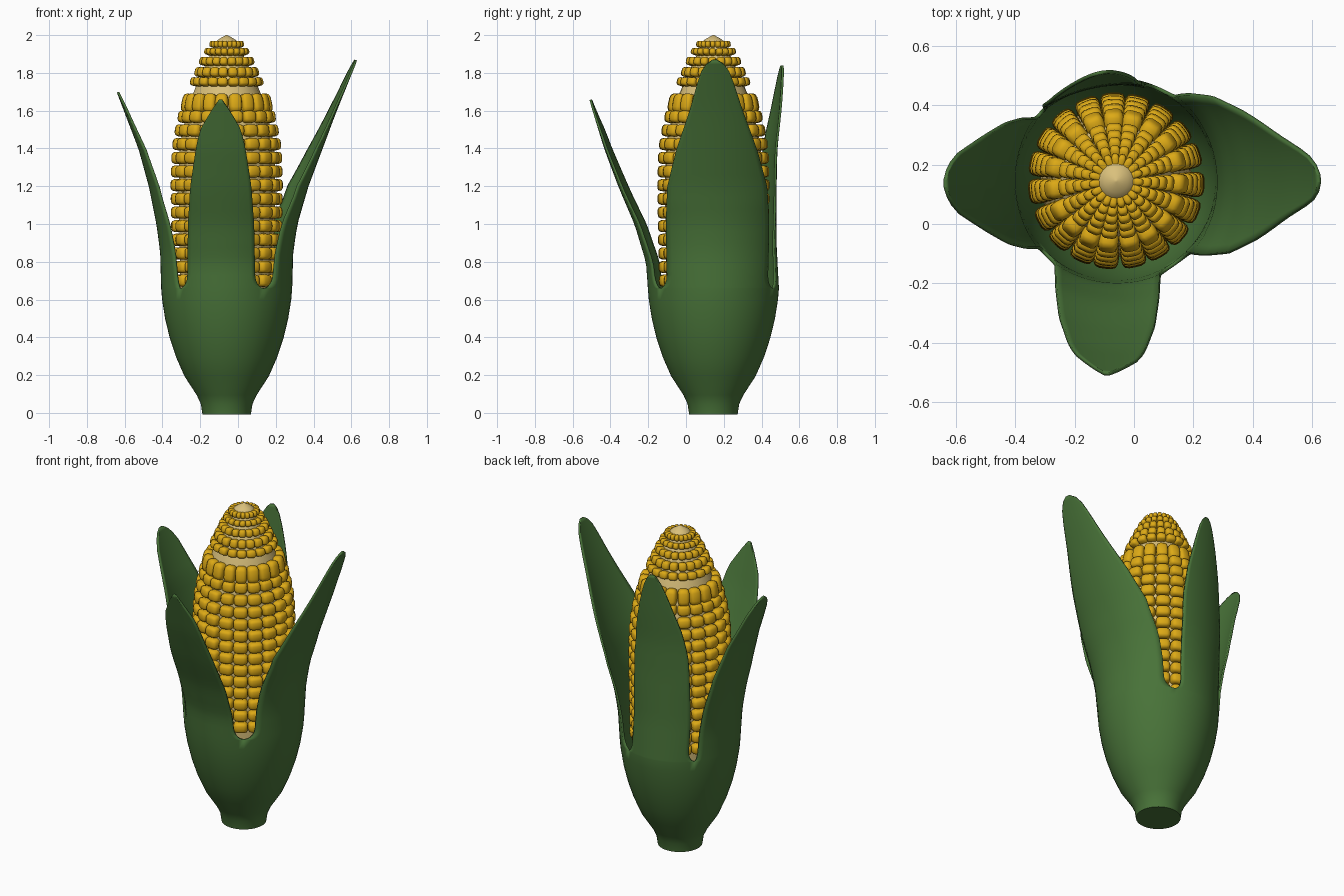
import bpy, bmesh, math, random
from mathutils import Matrix, Vector

random.seed(4)
if "Cube" in bpy.data.objects:
    bpy.data.objects.remove(bpy.data.objects["Cube"])

AXIS = Vector((-0.06, 0.145, 0))
R = 0.335       # husk radius where the leaves separate
SPLIT = 0.66    # height where the leaves separate


def material(name, color):
    m = bpy.data.materials.new(name)
    m.use_nodes = True
    m.diffuse_color = (*color, 1)
    m.node_tree.nodes["Principled BSDF"].inputs["Base Color"].default_value = (*color, 1)
    return m


def finish(name, bm, mat, angle=50):
    bmesh.ops.recalc_face_normals(bm, faces=bm.faces)
    mesh = bpy.data.meshes.new(name)
    bm.to_mesh(mesh)
    bm.free()
    mesh.materials.append(mat)
    ob = bpy.data.objects.new(name, mesh)
    bpy.context.collection.objects.link(ob)
    bpy.ops.object.select_all(action="DESELECT")
    ob.select_set(True)
    bpy.context.view_layer.objects.active = ob
    bpy.ops.object.shade_smooth_by_angle(angle=math.radians(angle))
    return ob


def lerp(points, x):
    """Piecewise linear value of a list of (x, y) points."""
    for (x0, y0), (x1, y1) in zip(points, points[1:]):
        if x <= x1:
            return y0 + (y1 - y0) * max(0, x - x0) / (x1 - x0)
    return points[-1][1]


def polar(angle):
    return Vector((math.cos(angle), math.sin(angle), 0))


husk_green = material("husk green", (0.065, 0.17, 0.04))
kernel_yellow = material("kernel yellow", (0.72, 0.40, 0.008))
cob_cream = material("cob cream", (0.70, 0.53, 0.20))

# Husk: a cup whose four sectors continue upward as bent leaves
CUP = [(0, 0.12), (0.05, 0.125), (0.1, 0.148), (0.2, 0.213), (0.3, 0.257),
       (0.4, 0.29), (0.5, 0.314), (0.6, 0.33), (SPLIT, R)]
# sector start and end, lean direction, half widths by height, reach by height
LEAVES = [
    (-136, -55, -90,
     [(0.7, 0.175), (1, 0.172), (1.2, 0.16), (1.4, 0.13), (1.5, 0.108), (1.6, 0.05), (1.66, 0.008)],
     [(SPLIT, R), (0.8, 0.345), (1, 0.405), (1.2, 0.49), (1.4, 0.565), (1.66, 0.645)]),
    (-55, 66, -4,
     [(0.7, 0.26), (1, 0.268), (1.2, 0.26), (1.4, 0.21), (1.6, 0.14), (1.8, 0.08), (1.85, 0.045), (1.87, 0.012)],
     [(SPLIT, R), (0.85, 0.34), (1, 0.362), (1.2, 0.42), (1.4, 0.495), (1.6, 0.57), (1.87, 0.68)]),
    (66, 139, 60,
     [(0.7, 0.17), (1, 0.172), (1.3, 0.165), (1.5, 0.135), (1.7, 0.08), (1.81, 0.04), (1.84, 0.01)],
     [(SPLIT, R), (0.9, 0.318), (1.2, 0.315), (1.4, 0.32), (1.6, 0.345), (1.84, 0.37)]),
    (139, 224, 180,
     [(0.7, 0.215), (1, 0.215), (1.2, 0.2), (1.4, 0.16), (1.6, 0.1), (1.67, 0.06), (1.7, 0.012)],
     [(SPLIT, R), (0.85, 0.34), (1, 0.36), (1.2, 0.4), (1.4, 0.455), (1.7, 0.57)]),
]
COLUMNS = 16
bm = bmesh.new()
for start, end, lean, widths, reach in LEAVES:
    center, sector = math.radians((start + end) / 2), math.radians((end - start) / 2)
    side = polar(center + math.pi / 2)
    top = widths[-1][0]
    heights = [z for z, r in CUP]
    heights += [SPLIT + d for d in (0.004, 0.012, 0.025, 0.045, 0.07)]
    heights += [0.78 + (top - 0.78) * i / 18 for i in range(18)] + [top - 0.02, top]
    rows = []
    for z in heights:
        row = []
        half = sector
        if z > SPLIT:
            s = 1 - min(1, (z - SPLIT) / 0.07)
            half += (math.asin(lerp(widths, z) / R) - sector) * math.sqrt(1 - s * s)
        flat = lerp([(SPLIT, 1), (1.15, 0.6), (2, 0.6)], z)
        for i in range(COLUMNS + 1):
            th = half * (2 * i / COLUMNS - 1)
            if z <= SPLIT:
                p = polar(center + th) * lerp(CUP, z)
            else:
                p = polar(center) * (R - flat * R * (1 - math.cos(th)))
                p += side * (R * math.sin(th))
                p += polar(math.radians(lean)) * (lerp(reach, z) - R)
            row.append(bm.verts.new(AXIS + p + Vector((0, 0, z))))
        rows.append(row)
    for a, b in zip(rows, rows[1:]):
        for i in range(COLUMNS):
            bm.faces.new((a[i], a[i + 1], b[i + 1], b[i]))
bmesh.ops.remove_doubles(bm, verts=bm.verts, dist=0.0004)
bmesh.ops.contextual_create(bm, geom=[e for e in bm.edges if all(v.co.z < 0.001 for v in e.verts)])
husk = finish("husk", bm, husk_green)
shell = husk.modifiers.new("thickness", "SOLIDIFY")
shell.thickness = 0.012
shell.offset = -1

# Cob core: a turned profile
KERNEL_TIPS = [(0.5, 0.285), (0.7, 0.29), (1.2, 0.298), (1.38, 0.293), (1.46, 0.283), (1.61, 0.25),
               (1.68, 0.225), (1.74, 0.2), (1.8, 0.172), (1.86, 0.146), (1.91, 0.12), (1.95, 0.092)]
core = [(z, r - 0.04) for z, r in KERNEL_TIPS[:-1]] + [(1.96, 0.066), (1.98, 0.04), (2.0, 0.004)]
bm = bmesh.new()
SIDES = 19
rings = [[bm.verts.new(AXIS + polar(math.tau * i / SIDES) * r + Vector((0, 0, z)))
          for i in range(SIDES)] for z, r in core]
for a, b in zip(rings, rings[1:]):
    for i in range(SIDES):
        j = (i + 1) % SIDES
        bm.faces.new((a[i], a[j], b[j], b[i]))
bm.faces.new(rings[0])
bm.faces.new(rings[-1])
finish("cob_core", bm, cob_cream)

# Kernel shape: one rounded block, kept as points and faces
block = bmesh.new()
bmesh.ops.create_cube(block, size=2)
bmesh.ops.subdivide_edges(block, edges=block.edges[:], cuts=3, use_grid_fill=True)
block.verts.index_update()
block_points = [v.co / sum(abs(k) ** 3.6 for k in v.co) ** (1 / 3.6) for v in block.verts]
block_faces = [[v.index for v in f.verts] for f in block.faces]
block.free()


def add_kernel(bm, angle, z, tip, size, tilt):
    place = (Matrix.Translation(AXIS + Vector((0, 0, z))) @ Matrix.Rotation(angle, 4, "Z")
             @ Matrix.Translation((tip - size.x, 0, 0)) @ Matrix.Rotation(-tilt, 4, "Y")
             @ Matrix.Diagonal((*size, 1)))
    verts = [bm.verts.new(place @ p) for p in block_points]
    for face in block_faces:
        bm.faces.new([verts[i] for i in face])


# Kernels: rings of blocks around the core
ring_heights = [0.7 + 0.0722 * i for i in range(14)]
ring_heights += [1.7, 1.752, 1.803, 1.86, 1.91, 1.95][1:]
bm = bmesh.new()
for n in range(SIDES):
    angle = math.radians(93) + math.tau * n / SIDES + random.uniform(-0.025, 0.025)
    for z, above in zip(ring_heights, ring_heights[1:] + [1.99]):
        tip = lerp(KERNEL_TIPS, z)
        slope = (lerp(KERNEL_TIPS, z - 0.03) - lerp(KERNEL_TIPS, z + 0.03)) / 0.06
        size = Vector((0.036 if tip > 0.2 else 0.028, math.pi * tip / SIDES * 0.86, (above - z) * 0.45))
        add_kernel(bm, angle, z, tip, size, math.atan(slope) * 0.6)
finish("kernels", bm, kernel_yellow)
